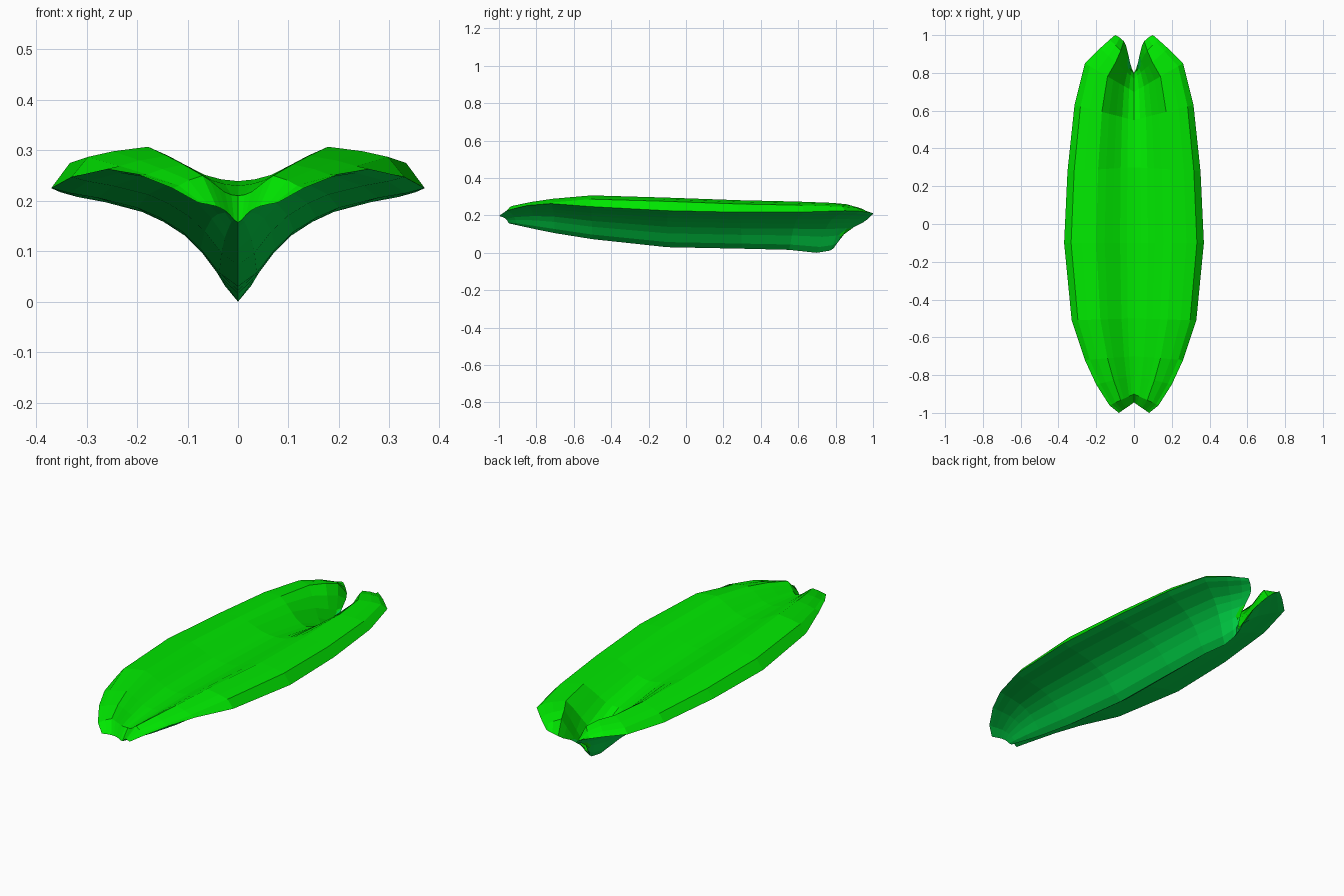
import bpy, bmesh

if "Cube" in bpy.data.objects:
    bpy.data.objects.remove(bpy.data.objects["Cube"])


def material(name, rgb):
    m = bpy.data.materials.new(name)
    m.diffuse_color = (*rgb, 1.0)
    m.use_nodes = True
    m.node_tree.nodes["Principled BSDF"].inputs["Base Color"].default_value = m.diffuse_color
    return m


bright = material("bright green", (0.0, 0.9, 0.0))
deep = material("deep green", (0.0, 0.7, 0.065))

# Cross-section: column position, top rise, bottom rise, notch curve
U = [0, 0.1, 0.2, 0.3, 0.42, 0.54, 0.75, 0.9, 1]
TOP = [0, 0.05, 0.18, 0.43, 0.74, 1.0]
LOW = [0, 0.14, 0.38, 0.56, 0.70, 0.80, 0.90, 0.95, 1]
NOTCH = [0, 0.09, 0.25, 0.48, 0.72, 0.84, 0.93, 0.98, 1]

# Stations: spine y, rim y, half width, rim z, ridge z, groove z, keel z
ROWS = [
    (-0.945, -1.00, 0.08, 0.197, 0, 0, 0.157),
    (-0.90, -0.96, 0.13, 0.225, 0.250, 0.210, 0.147),
    (-0.80, -0.85, 0.20, 0.253, 0.272, 0.220, 0.125),
    (-0.70, -0.72, 0.26, 0.263, 0.289, 0.230, 0.105),
    (-0.50, -0.51, 0.33, 0.247, 0.307, 0.239, 0.073),
    (-0.10, -0.10, 0.37, 0.225, 0.295, 0.236, 0.030),
    (0.30, 0.28, 0.352, 0.217, 0.281, 0.222, 0.022),
    (0.55, 0.63, 0.315, 0.218, 0.274, 0.180, 0.016),
    (0.70, 0.85, 0.26, 0.225, 0.267, 0.115, 0.0),
    (0.77, 0.93, 0.18, 0.222, 0.260, 0.07, 0.012),
    (0.79, 0.975, 0.13, 0.216, 0.243, 0.055, 0.025),
    (0.80, 1.00, 0.10, 0.212, 0, 0, 0.04),
]


def top_z(i, rim, ridge, groove):
    if i < len(TOP):
        return groove + (ridge - groove) * TOP[i]
    return (ridge - 0.009, ridge - 0.02, rim)[i - len(TOP)]


# Half shell: upper skin and lower skin meeting at the rim and both ends
bm = bmesh.new()
upper, lower = [], []
last = len(ROWS) - 1
for r, (yc, yr, w, rim, ridge, groove, keel) in enumerate(ROWS):
    up, lo = [], []
    for i, u in enumerate(U):
        f = u
        if r == last:
            f = NOTCH[i]
        elif r == last - 1:
            f = (u + NOTCH[i]) / 2
        x, y = u * w, yc + (yr - yc) * f
        v = bm.verts.new((x, y, keel + (rim - keel) * LOW[i]))
        lo.append(v)
        shared = r in (0, last) or i == len(U) - 1
        up.append(v if shared else bm.verts.new((x, y, top_z(i, rim, ridge, groove))))
    upper.append(up)
    lower.append(lo)

for mat, grid in enumerate((upper, lower)):
    for a, b in zip(grid, grid[1:]):
        for i in range(len(U) - 1):
            quad = [a[i], a[i + 1], b[i + 1], b[i]]
            face = bm.faces.new(quad if mat == 0 else quad[::-1])
            face.material_index = mat

# Mirror the half across x = 0 and weld the centre line
bmesh.ops.mirror(bm, geom=bm.verts[:] + bm.edges[:] + bm.faces[:],
                 axis='X', merge_dist=0.0001)
bmesh.ops.remove_doubles(bm, verts=bm.verts[:], dist=0.0001)
bmesh.ops.recalc_face_normals(bm, faces=bm.faces[:])

mesh = bpy.data.meshes.new("leaf_hull")
bm.to_mesh(mesh)
bm.free()
mesh.materials.append(bright)
mesh.materials.append(deep)
hull = bpy.data.objects.new("leaf_hull", mesh)
bpy.context.collection.objects.link(hull)
